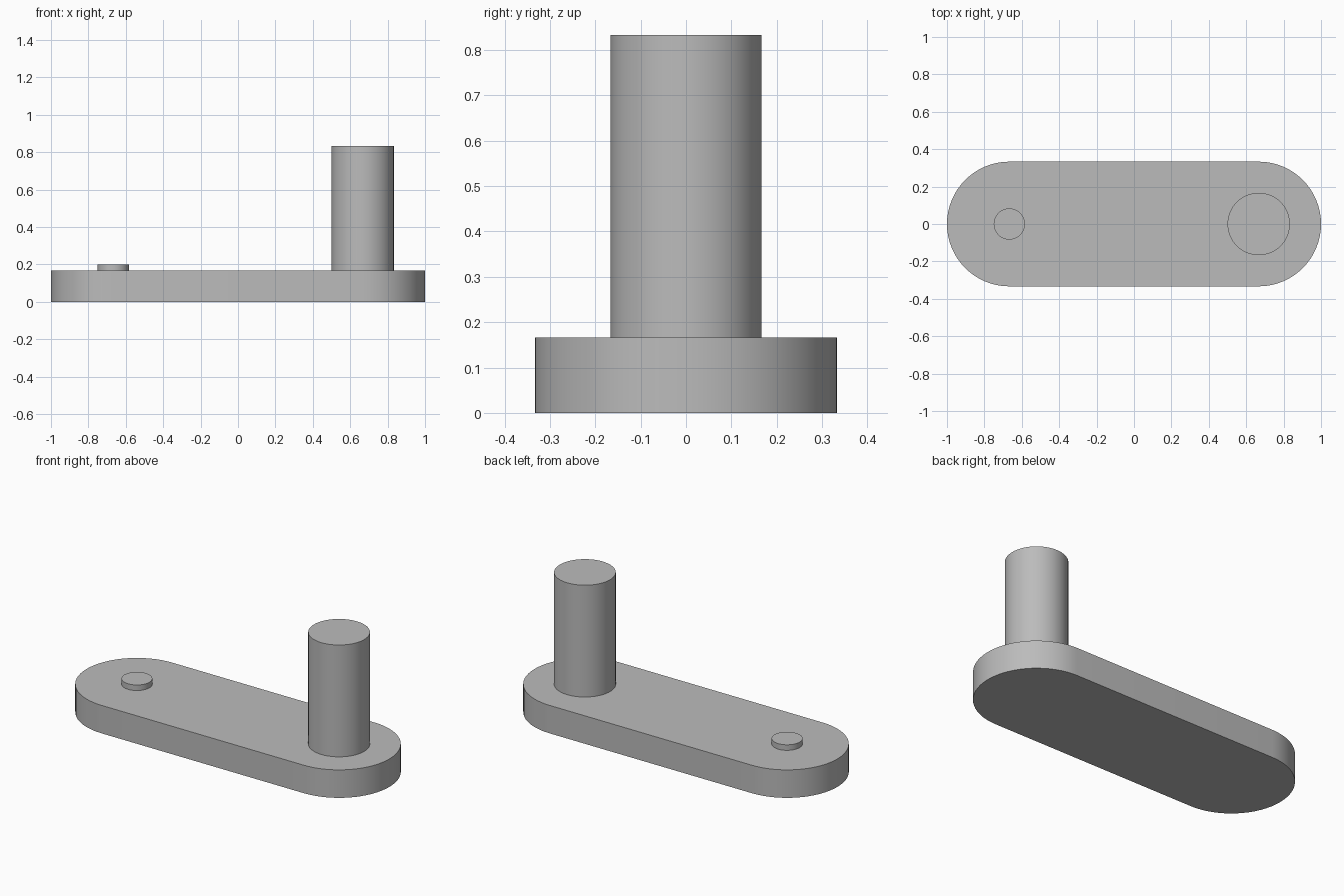
import bpy
import bmesh
import math

default = bpy.data.objects.get("Cube")
if default:
    bpy.data.objects.remove(default, do_unlink=True)

# One plain grey metal
grey = bpy.data.materials.new("grey_metal")
grey.use_nodes = True
colour = (0.5, 0.5, 0.5, 1)
grey.diffuse_color = colour
grey.node_tree.nodes["Principled BSDF"].inputs["Base Color"].default_value = colour

THIRD = 1 / 3
THICK = THIRD / 2


def arc(cx, radius, start, sweep, steps):
    """Points along an arc centred on (cx, 0)."""
    angles = [start + sweep * i / steps for i in range(steps + 1)]
    return [(cx + radius * math.cos(a), radius * math.sin(a)) for a in angles]


def extrude_profile(name, points, bottom, top):
    """Raise a closed outline into a solid with smooth walls."""
    bm = bmesh.new()
    face = bm.faces.new([bm.verts.new((x, y, bottom)) for x, y in points])
    raised = bmesh.ops.extrude_face_region(bm, geom=[face], use_keep_orig=True)
    verts = [v for v in raised["geom"] if isinstance(v, bmesh.types.BMVert)]
    bmesh.ops.translate(bm, verts=verts, vec=(0, 0, top - bottom))
    bmesh.ops.recalc_face_normals(bm, faces=bm.faces)
    mesh = bpy.data.meshes.new(name)
    bm.to_mesh(mesh)
    bm.free()
    mesh.materials.append(grey)
    obj = bpy.data.objects.new(name, mesh)
    bpy.context.collection.objects.link(obj)
    bpy.ops.object.select_all(action="DESELECT")
    obj.select_set(True)
    bpy.context.view_layer.objects.active = obj
    bpy.ops.object.shade_smooth_by_angle(angle=math.radians(30))
    return obj


# Arm with fully rounded ends
outline = (arc(2 * THIRD, THIRD, -math.pi / 2, math.pi, 32)
           + arc(-2 * THIRD, THIRD, math.pi / 2, math.pi, 32))
extrude_profile("crank_arm", outline, 0, THICK)

# Tall handle and small pivot stud, each standing on the arm
for name, x, radius, height in (("handle_post", 2 * THIRD, THICK, 2 * THIRD),
                                ("pivot_stud", -2 * THIRD, THICK / 2, 0.033)):
    circle = arc(x, radius, 0, 2 * math.pi, 64)[:-1]
    extrude_profile(name, circle, THICK, THICK + height)
